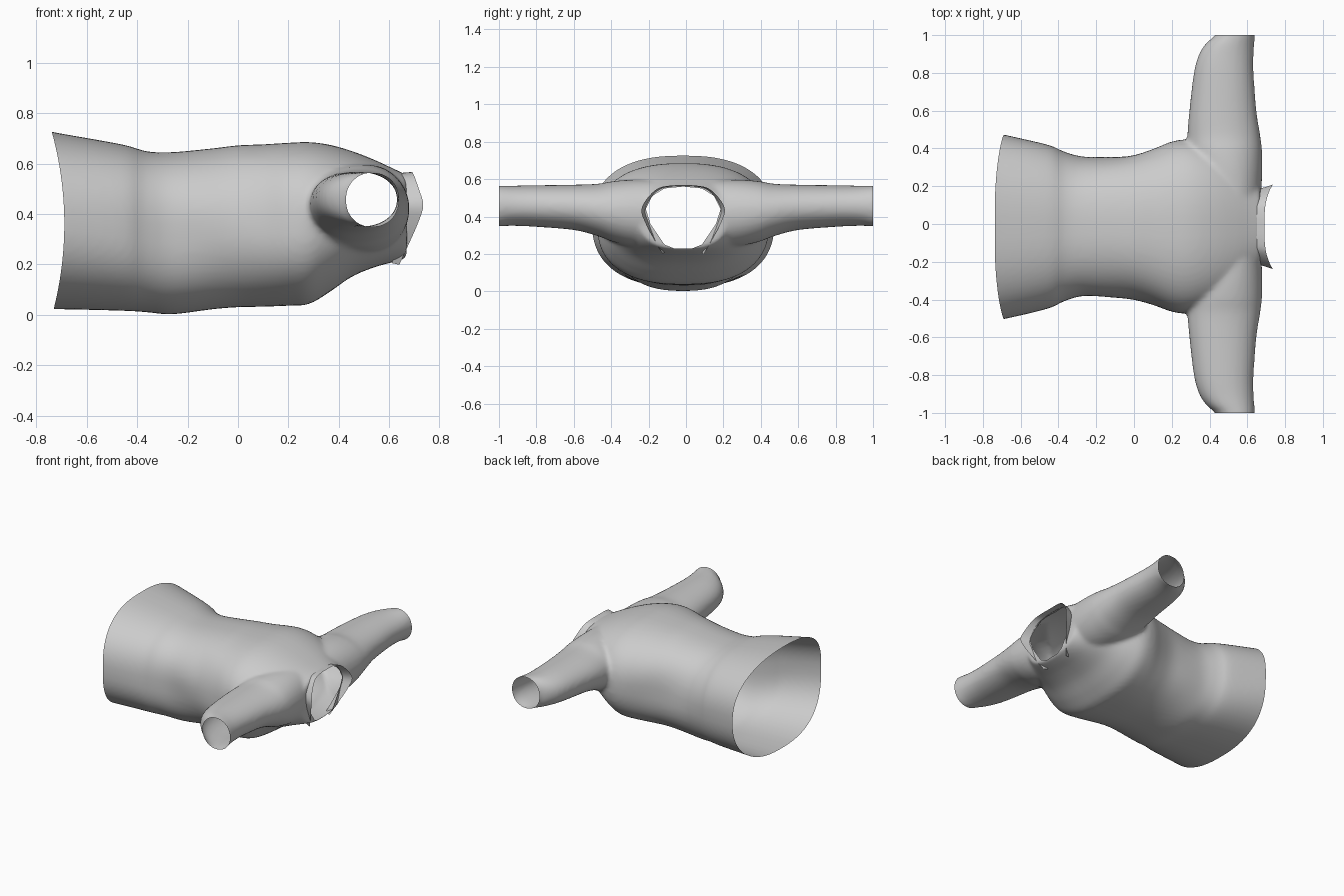
import bpy, bmesh, math
from mathutils import Vector

if "Cube" in bpy.data.objects:
    bpy.data.objects.remove(bpy.data.objects["Cube"])

YC = -0.015  # slight sideways offset of the torso


def spline(keys, steps):
    """Catmull-Rom interpolation through rows of numbers."""
    out = []
    for i in range(len(keys) - 1):
        a, b, c, d = (keys[max(i - 1, 0)], keys[i], keys[i + 1],
                      keys[min(i + 2, len(keys) - 1)])
        for s in range(steps):
            t = s / steps
            out.append([0.5 * (2 * q + (r - p) * t + (2 * p - 5 * q + 4 * r - w) * t * t
                               + (3 * q - p - 3 * r + w) * t ** 3)
                        for p, q, r, w in zip(a, b, c, d)])
    return out + [list(keys[-1])]


def loft(bm, rows, place, power, n=64):
    """Closed tube of superellipse rings; row = (pos, min, max, zmin, zmax)."""
    rings = []
    for pos, lo, hi, z0, z1 in rows:
        ring = []
        for k in range(n):
            a = 2 * math.pi * k / n
            c, s = math.cos(a), math.sin(a)
            u = math.copysign(abs(c) ** (2 / power), c)
            v = math.copysign(abs(s) ** (2 / power), s)
            ring.append(bm.verts.new(place(pos, (lo + hi) / 2 + u * (hi - lo) / 2,
                                           (z0 + z1) / 2 + v * (z1 - z0) / 2)))
        rings.append(ring)
    for r, q in zip(rings, rings[1:]):
        for k in range(n):
            bm.faces.new((r[k], r[(k + 1) % n], q[(k + 1) % n], q[k]))
    bm.faces.new(rings[0][::-1])
    bm.faces.new(rings[-1])


def cut(bm, faces, co, no, clear=False):
    geom = set(faces)
    for f in faces:
        geom.update(f.verts)
        geom.update(f.edges)
    bmesh.ops.bisect_plane(bm, geom=list(geom), plane_co=co, plane_no=no,
                           dist=1e-5, clear_outer=clear)


# torso, hem to neck: x, y half width, z low, z high
torso = [(-0.82, .50, .02, .745), (-0.72, .485, .022, .722), (-0.46, .432, .016, .675),
         (-0.36, .392, .01, .648), (-0.26, .368, .002, .645), (-0.1, .372, .022, .66),
         (0.0, .383, .03, .672), (0.1, .412, .032, .676), (0.2, .45, .036, .682),
         (0.28, .46, .042, .685), (0.36, .44, .088, .675), (0.45, .40, .15, .65),
         (0.54, .35, .188, .615), (0.62, .28, .21, .578), (0.67, .23, .225, .555)]
# sleeves and yoke: y, x low, x high, z low, z high
half = [(0, .40, .665, .24, .59), (.25, .32, .678, .24, .597), (.38, .285, .678, .262, .59),
        (.47, .283, .668, .295, .575), (.6, .293, .648, .328, .57), (.8, .317, .633, .345, .567),
        (.9, .345, .633, .35, .565), (.96, .385, .637, .35, .565), (1.0, .43, .64, .347, .564),
        (1.05, .44, .64, .347, .564)]
sleeves = [(-r[0],) + r[1:] for r in half[:0:-1]] + half

bm = bmesh.new()
loft(bm, spline([(x, YC - w, YC + w, a, b) for x, w, a, b in torso], 5),
     lambda p, u, v: (p, u, v), 2.45)
loft(bm, spline(sleeves, 5), lambda p, u, v: (u, p, v), 2.1)
bmesh.ops.recalc_face_normals(bm, faces=bm.faces)
raw = bpy.data.meshes.new("shirt_body")
bm.to_mesh(raw)
bm.free()
body = bpy.data.objects.new("shirt_body", raw)
bpy.context.collection.objects.link(body)

# fuse torso and sleeves into one cloth skin
rem = body.modifiers.new("fuse", 'REMESH')
rem.mode = 'VOXEL'
rem.voxel_size = 0.013
sm = body.modifiers.new("soften", 'SMOOTH')
sm.factor = 0.5
sm.iterations = 8
dg = bpy.context.evaluated_depsgraph_get()
mesh = bpy.data.meshes.new_from_object(body.evaluated_get(dg))
body.modifiers.clear()
body.data = mesh

bm = bmesh.new()
bm.from_mesh(mesh)

# open hem and cuffs
cut(bm, bm.faces[:], (-0.737, 0, 0), (-1, 0, 0), True)
for s in (-1, 1):
    cut(bm, bm.faces[:], (0, s, 0), (0, s, 0), True)

# open neck
edge = [(0, .56), (.1, .55), (.165, .51), (.2, .44), (.175, .36), (.1, .25), (.05, .23)]
neck = edge + [(-y, z) for y, z in edge[:0:-1]]
planes = []
for (y0, z0), (y1, z1) in zip(neck, neck[1:] + neck[:1]):
    planes.append((Vector((0.6, y0 + YC, z0)), Vector((0, z0 - z1, y1 - y0)).normalized()))
for co, no in planes:
    near = [f for f in bm.faces
            if f.calc_center_median().x > .5 and abs(f.calc_center_median().y) < .3]
    cut(bm, near, co, no)
hole = [f for f in bm.faces if f.calc_center_median().x > .5
        and all((f.calc_center_median() - co).dot(no) < 0 for co, no in planes)]
bmesh.ops.delete(bm, geom=hole, context='FACES')

# bowed hem line and gentle cloth folds
for v in bm.verts:
    x, y, z = v.co
    f = max(0, min(1, (-0.4 - x) / 0.33))
    v.co.x += f * max(0, 0.048 * (1 - ((z - .36) / .36) ** 2))
    fold = math.exp(-((x + .1) / .35) ** 2) * 0.004
    v.co.y += fold * math.sin(14 * z + 9 * x)
bm.to_mesh(mesh)
bm.free()
for p in mesh.polygons:
    p.use_smooth = True

# collar band: y, z, x at seam, x at free edge
side = [(0, .562, .64, .69), (.07, .56, .645, .692), (.125, .545, .652, .70),
        (.175, .495, .662, .718), (.203, .435, .672, .735), (.185, .37, .665, .716),
        (.145, .29, .64, .68), (.1, .205, .61, .64)]
path = spline([(-r[0],) + r[1:] for r in side[:0:-1]] + side, 4)
bm = bmesh.new()
pairs = []
for y, z, xa, xb in path:
    pairs.append((bm.verts.new((xa, y + YC, z)),
                  bm.verts.new((xb, y * 1.1 + YC, .42 + (z - .42) * 1.03))))
for (a, b), (c, d) in zip(pairs, pairs[1:]):
    bm.faces.new((a, b, d, c))
cm = bpy.data.meshes.new("collar")
bm.to_mesh(cm)
bm.free()
for p in cm.polygons:
    p.use_smooth = True
bpy.context.collection.objects.link(bpy.data.objects.new("collar", cm))
